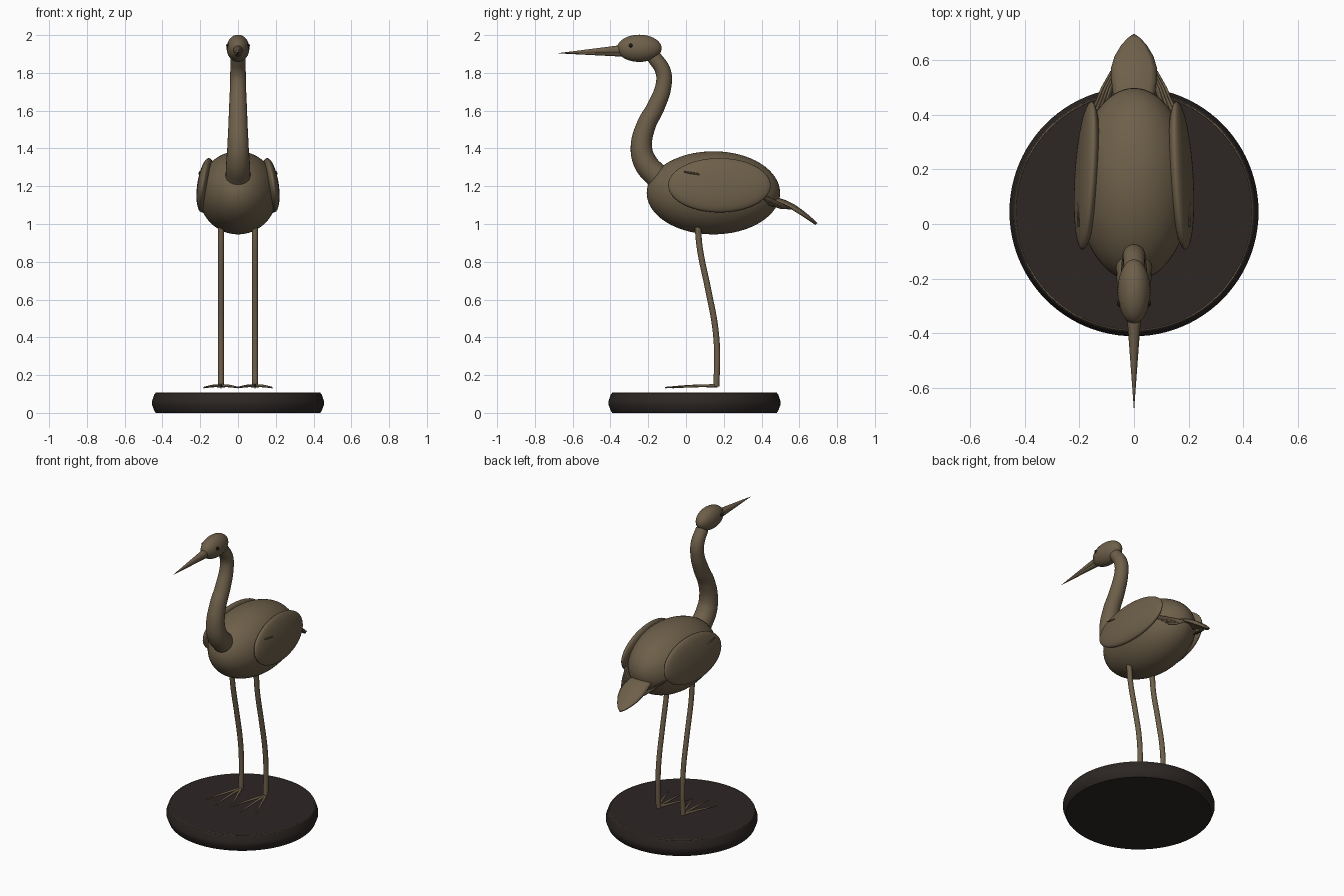
import bpy, bmesh, math
from mathutils import Vector

if "Cube" in bpy.data.objects:
    bpy.data.objects.remove(bpy.data.objects["Cube"])


def material(name, rgb):
    m = bpy.data.materials.new(name)
    m.diffuse_color = (*rgb, 1)
    m.use_nodes = True
    m.node_tree.nodes["Principled BSDF"].inputs["Base Color"].default_value = m.diffuse_color
    return m


BRONZE = material("bronze", (0.155, 0.115, 0.068))
DARK = material("dark_base", (0.026, 0.020, 0.018))
BLACK = material("eye_black", (0.012, 0.010, 0.009))


def finish(ob, name, mat, angle=50):
    ob.name = name
    ob.data.materials.clear()
    ob.data.materials.append(mat)
    bpy.ops.object.select_all(action='DESELECT')
    ob.select_set(True)
    bpy.context.view_layer.objects.active = ob
    bpy.ops.object.shade_smooth_by_angle(angle=math.radians(angle))
    return ob


def ellipsoid(name, loc, radii, rot=(0, 0, 0), mat=BRONZE, seg=48):
    bpy.ops.mesh.primitive_uv_sphere_add(segments=seg, ring_count=seg // 2, location=loc,
                                         rotation=[math.radians(a) for a in rot])
    ob = bpy.context.object
    ob.scale = radii
    return finish(ob, name, mat)


def tube(name, pts, res=6):
    # smooth round tube through (x, y, z, radius) points
    cu = bpy.data.curves.new(name, 'CURVE')
    cu.dimensions = '3D'
    cu.bevel_depth = 1.0
    cu.bevel_resolution = res
    cu.resolution_u = 10
    cu.use_fill_caps = True
    sp = cu.splines.new('BEZIER')
    sp.bezier_points.add(len(pts) - 1)
    for p, (x, y, z, r) in zip(sp.bezier_points, pts):
        p.co = (x, y, z)
        p.radius = r
        p.handle_left_type = p.handle_right_type = 'AUTO'
    ob = bpy.data.objects.new(name, cu)
    bpy.context.collection.objects.link(ob)
    bpy.ops.object.select_all(action='DESELECT')
    ob.select_set(True)
    bpy.context.view_layer.objects.active = ob
    bpy.ops.object.convert(target='MESH')
    return finish(bpy.context.object, name, BRONZE)


def leaf(name, pts, side, thick, droop=0.0, cols=8):
    # feather blade along (x, y, z, half_width) points, spread along side
    bm = bmesh.new()
    rows = []
    for x, y, z, w in pts:
        row = []
        for i in range(cols + 1):
            u = 2 * i / cols - 1
            row.append(bm.verts.new(Vector((x, y, z)) + Vector(side) * (u * w)
                                    - Vector((0, 0, droop * u * u * w))))
        rows.append(row)
    for a, b in zip(rows, rows[1:]):
        for i in range(cols):
            bm.faces.new((a[i], a[i + 1], b[i + 1], b[i]))
    me = bpy.data.meshes.new(name)
    bm.to_mesh(me)
    bm.free()
    ob = bpy.data.objects.new(name, me)
    bpy.context.collection.objects.link(ob)
    mod = ob.modifiers.new("thickness", 'SOLIDIFY')
    mod.thickness = thick
    mod.offset = 0
    return finish(ob, name, BRONZE)


def lathe(name, profile, loc, mat, seg=96):
    # closed solid turned around z from (radius, z) points
    bm = bmesh.new()
    rings = [[bm.verts.new((r * math.cos(2 * math.pi * i / seg),
                            r * math.sin(2 * math.pi * i / seg), z)) for i in range(seg)]
             for r, z in profile]
    for a, b in zip(rings, rings[1:]):
        for i in range(seg):
            j = (i + 1) % seg
            bm.faces.new((a[i], a[j], b[j], b[i]))
    bm.faces.new(rings[0][::-1])
    bm.faces.new(rings[-1])
    me = bpy.data.meshes.new(name)
    bm.to_mesh(me)
    bm.free()
    ob = bpy.data.objects.new(name, me)
    ob.location = loc
    bpy.context.collection.objects.link(ob)
    return finish(ob, name, mat, 30)


# plinth with thin bronze trim line
lathe("base", [(0.435, 0), (0.442, 0.008), (0.456, 0.045), (0.456, 0.06), (0.442, 0.1),
               (0.434, 0.106)], (0, 0.045, 0), DARK)
bpy.ops.mesh.primitive_torus_add(location=(0, 0.045, 0.105), major_radius=0.435,
                                 minor_radius=0.003, major_segments=96, minor_segments=8)
finish(bpy.context.object, "base_trim", BRONZE)

# body, neck and head
ellipsoid("body", (0, 0.145, 1.165), (0.21, 0.353, 0.22), seg=64)
tube("neck", [(0, -0.145, 1.245, 0.066), (0, -0.212, 1.32, 0.063), (0, -0.236, 1.4, 0.057),
              (0, -0.212, 1.52, 0.051), (0, -0.16, 1.62, 0.047), (0, -0.118, 1.74, 0.042),
              (0, -0.122, 1.81, 0.041), (0, -0.17, 1.885, 0.038)], 10)
ellipsoid("head", (0, -0.247, 1.93), (0.06, 0.118, 0.072))

# beak halves
for name, z, r in (("upper_beak", 1.922, 0.026), ("lower_beak", 1.904, 0.018)):
    root, tip = Vector((0, -0.335, z)), Vector((0, -0.675, 1.904))
    bpy.ops.mesh.primitive_cone_add(vertices=12, radius1=r, radius2=0.0008,
                                    depth=(tip - root).length, location=(root + tip) / 2)
    ob = bpy.context.object
    ob.rotation_euler = (tip - root).to_track_quat('Z', 'Y').to_euler()
    finish(ob, name, BRONZE)

# tail blade
leaf("tail", [(0, 0.42, 1.145, 0.06), (0, 0.48, 1.135, 0.075), (0, 0.53, 1.118, 0.081),
              (0, 0.57, 1.098, 0.081), (0, 0.61, 1.07, 0.069), (0, 0.65, 1.038, 0.045),
              (0, 0.675, 1.015, 0.022), (0, 0.69, 1.0, 0.001)], (1, 0, 0), 0.014, 0.25)

# paired parts
for s, tag in ((-1, "left"), (1, "right")):
    ellipsoid(tag + "_eye", (s * 0.053, -0.292, 1.945), (0.01, 0.01, 0.01), mat=BLACK, seg=16)
    ellipsoid(tag + "_wing", (s * 0.172, 0.177, 1.205), (0.041, 0.272, 0.145),
              (0, -8 * s, 3.5 * s))
    # plumes running through the wing, fanned towards the tail
    for k in range(4):
        leaf(f"{tag}_plume_{k + 1}",
             [(s * 0.203, -0.01, 1.277, 0.002), (s * 0.203, 0.06, 1.262, 0.007),
              (s * 0.17, 0.25, 1.2, 0.012),
              (s * (0.145 - 0.012 * k), 0.42, 1.14 - 0.008 * k, 0.012),
              (s * (0.112 - 0.01 * k), 0.5, 1.105 - 0.005 * k, 0.01),
              (s * (0.083 - 0.008 * k), 0.56, 1.08, 0.002)], (0.6 * s, 0, 0.8), 0.006, 0, 4)
    # leg and three forward toes
    x = s * 0.09
    tube(tag + "_leg", [(x, 0.062, 1.0, 0.017), (x, 0.072, 0.88, 0.016), (x, 0.118, 0.65, 0.016),
                        (x, 0.155, 0.45, 0.016), (x, 0.165, 0.3, 0.016), (x, 0.16, 0.14, 0.016)])
    for dx, y, part in ((-0.09, -0.07, "inner"), (0, -0.11, "middle"), (0.09, -0.07, "outer")):
        tube(f"{tag}_{part}_toe", [(x, 0.165, 0.144, 0.009),
                                   (x + s * dx * 0.5, (0.165 + y) / 2, 0.142, 0.007),
                                   (x + s * dx, y, 0.134, 0.004)], 3)
